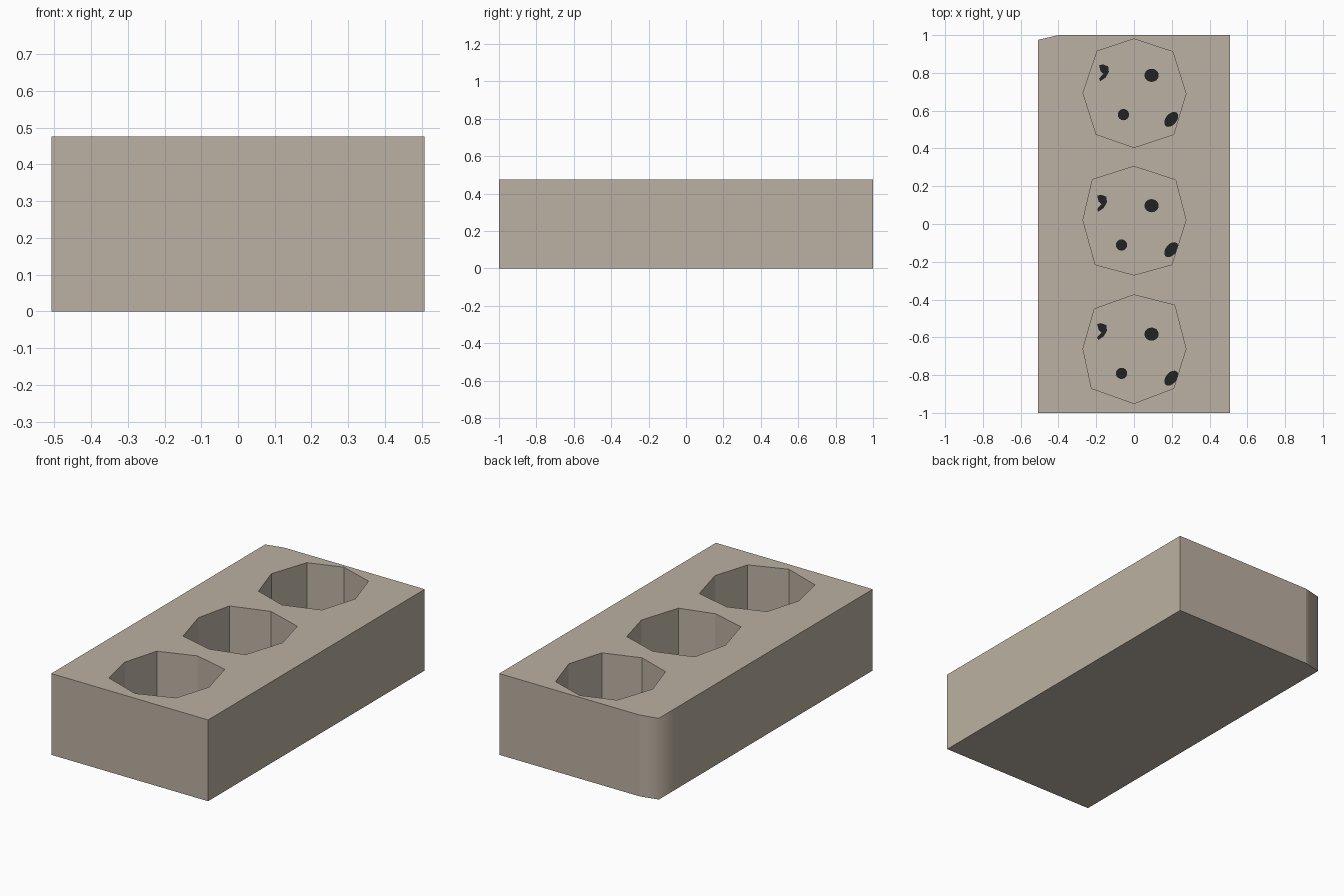
import bpy, bmesh, math

if "Cube" in bpy.data.objects:
    bpy.data.objects.remove(bpy.data.objects["Cube"])

H = 0.475        # block height
FLOOR = 0.04     # height of the hole floors


def material(name, rgb):
    m = bpy.data.materials.new(name)
    m.diffuse_color = (*rgb, 1)
    m.use_nodes = True
    m.node_tree.nodes["Principled BSDF"].inputs["Base Color"].default_value = m.diffuse_color
    return m


stone = material("warm grey stone", (0.50, 0.44, 0.36))
dark = material("near black", (0.016, 0.016, 0.016))


def add_object(name, bm, mat):
    me = bpy.data.meshes.new(name)
    bm.to_mesh(me)
    bm.free()
    me.materials.append(mat)
    ob = bpy.data.objects.new(name, me)
    bpy.context.collection.objects.link(ob)
    return ob


def ring(bm, pts, z):
    vs = [bm.verts.new((x, y, z)) for x, y in pts]
    edges = [bm.edges.new((a, b)) for a, b in zip(vs, vs[1:] + vs[:1])]
    return vs, edges


def walls(bm, low, high):
    n = len(low)
    return [bm.faces.new((low[i], low[(i + 1) % n], high[(i + 1) % n], high[i]))
            for i in range(n)]


# Block outline with one worn corner at the back left
outline = [(-0.507, -1), (0.507, -1), (0.507, 1), (-0.40, 1), (-0.507, 0.975), (-0.507, 0.78)]
# Three slightly irregular eight-sided holes
holes = [
    [(0, .98), (-.195, .915), (-.27, .693), (-.2, .475), (0, .405), (.21, .475), (.275, .69), (.205, .912)],
    [(0, .305), (-.22, .235), (-.27, .02), (-.205, -.215), (0, -.27), (.2, -.215), (.275, .02), (.22, .233)],
    [(0, -.375), (-.21, -.45), (-.27, -.66), (-.225, -.87), (0, -.95), (.21, -.87), (.275, -.66), (.215, -.43)],
]

bm = bmesh.new()
low, _ = ring(bm, outline, 0)
high, top_edges = ring(bm, outline, H)
bm.faces.new(low[::-1])
sides = walls(bm, low, high)
for pts in holes:
    rim, rim_edges = ring(bm, pts, H)
    base, _ = ring(bm, pts, FLOOR)
    walls(bm, rim, base)
    bm.faces.new(base)
    top_edges += rim_edges
bmesh.ops.triangle_fill(bm, edges=top_edges, use_beauty=True, normal=(0, 0, 1))
bmesh.ops.recalc_face_normals(bm, faces=bm.faces[:])

# Worn corner is shaded softly, everything else stays flat
for f in sides[3:5]:
    f.smooth = True
for e in bm.edges:
    upright = abs(e.verts[0].co.z - e.verts[1].co.z) > 0.1
    e.smooth = upright and e.verts[0].co.x < -0.39
add_object("block", bm, stone)


# Dark flecks on the hole floors
def ellipse(cx, cy, rx, ry, turn=0, n=16):
    c, s = math.cos(turn), math.sin(turn)
    out = []
    for i in range(n):
        a = 2 * math.pi * i / n
        u, v = rx * math.cos(a), ry * math.sin(a)
        out.append((cx + u * c - v * s, cy + u * s + v * c))
    return out


hook = [(-.02, .04), (0, .045), (.028, .035), (.032, .005), (.015, -.025),
        (-.015, -.045), (-.02, -.03), (.003, -.005), (-.012, .008)]
for i, (cx, cy) in enumerate([(0.01, 0.69), (0, 0), (0, -0.68)]):
    flecks = [
        [(cx - .175 + x, cy + .11 + y) for x, y in hook],
        ellipse(0.093, cy + .097, .038, .035),
        ellipse(cx - .066, cy - .111, .03, .03),
        ellipse(0.197, cy - .136, .046, .029, math.radians(50)),
    ]
    bm = bmesh.new()
    for pts in flecks:
        a, _ = ring(bm, pts, FLOOR)
        b, _ = ring(bm, pts, FLOOR + 0.005)
        walls(bm, a, b)
        bm.faces.new(b)
        bm.faces.new(a[::-1])
    bmesh.ops.recalc_face_normals(bm, faces=bm.faces[:])
    add_object(f"floor_flecks_{i + 1}", bm, dark)
